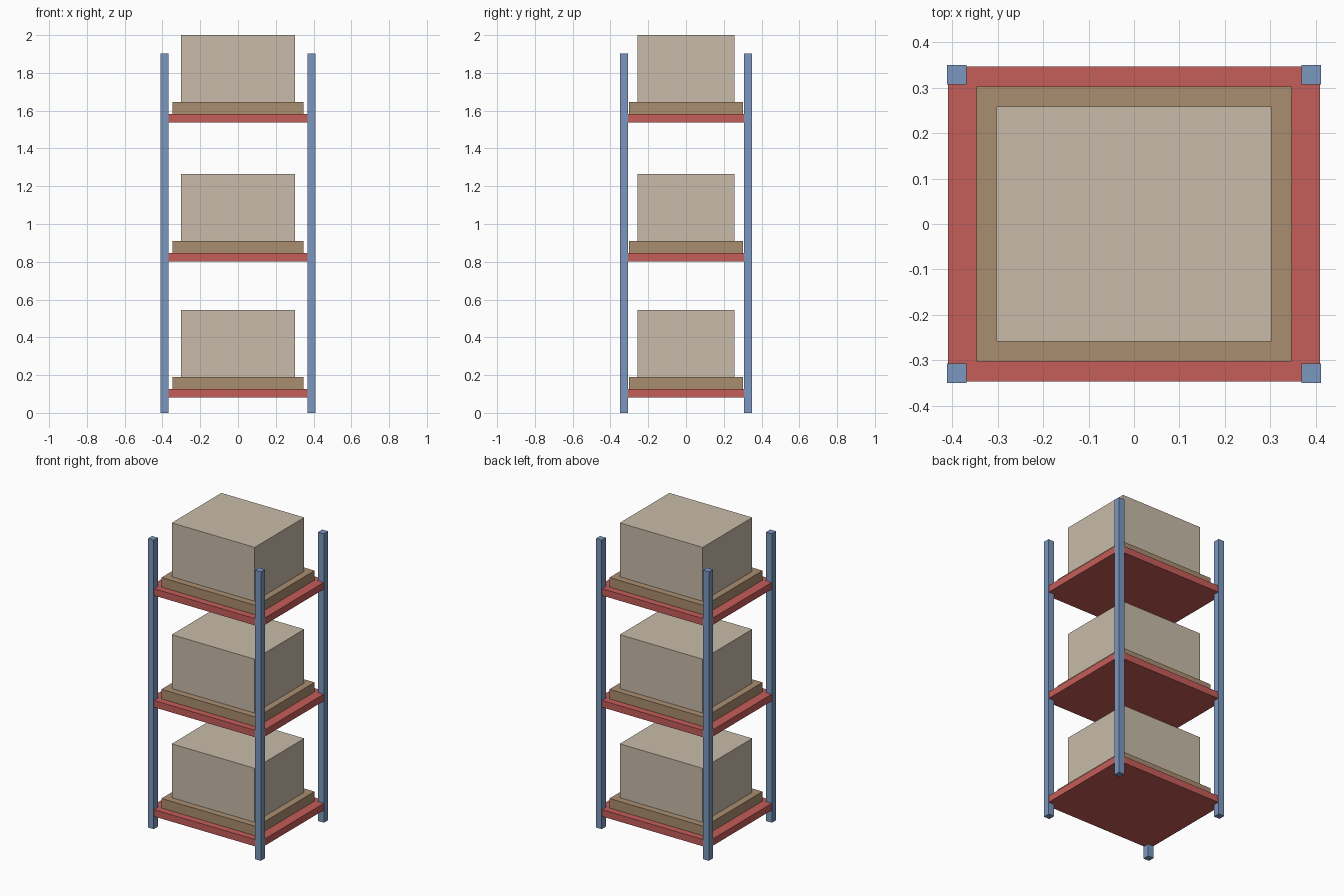
import bpy

if "Cube" in bpy.data.objects:
    bpy.data.objects.remove(bpy.data.objects["Cube"])


def material(name, color):
    m = bpy.data.materials.new(name)
    m.diffuse_color = (*color, 1)
    m.use_nodes = True
    m.node_tree.nodes["Principled BSDF"].inputs["Base Color"].default_value = m.diffuse_color
    return m


blue = material("blue_steel", (0.20, 0.31, 0.52))
red = material("red_steel", (0.56, 0.11, 0.10))
wood = material("pallet_wood", (0.40, 0.27, 0.16))
card = material("cardboard", (0.58, 0.50, 0.40))


def box(name, lo, hi, mat):
    size = [b - a for a, b in zip(lo, hi)]
    mid = [(a + b) / 2 for a, b in zip(lo, hi)]
    bpy.ops.mesh.primitive_cube_add(size=1, location=mid)
    ob = bpy.context.object
    ob.name = name
    ob.scale = size
    bpy.ops.object.transform_apply(location=False, rotation=False, scale=True)
    ob.data.materials.append(mat)


def centred(name, hx, hy, z0, z1, mat):
    box(name, (-hx, -hy, z0), (hx, hy, z1), mat)


# Four corner posts
for side, x in (("left", -0.411), ("right", 0.369)):
    for end, y in (("front", -0.35), ("back", 0.307)):
        box(f"{end}_{side}_post", (x, y, 0), (x + 0.042, y + 0.043, 1.903), blue)

# Three levels: shelf, pallet and carton
for level, z in (("lower", 0.082), ("middle", 0.801), ("upper", 1.537)):
    centred(level + "_shelf", 0.4095, 0.346, z, z + 0.045, red)
    centred(level + "_pallet", 0.346, 0.302, z + 0.045, z + 0.108, wood)
    centred(level + "_carton", 0.302, 0.258, z + 0.108, z + 0.463, card)
